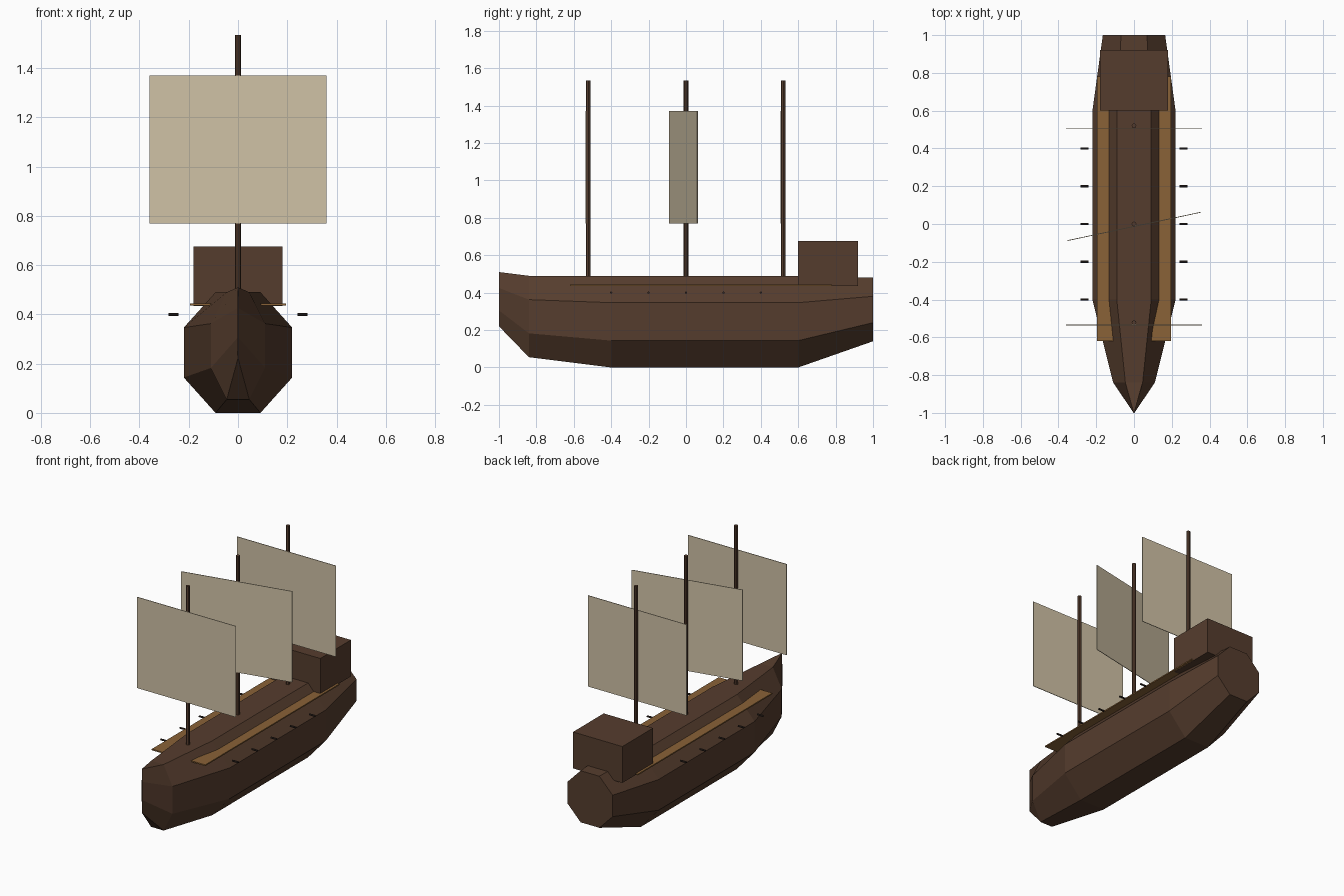
import bpy, bmesh, math
from mathutils import Matrix

cube = bpy.data.objects.get("Cube")
if cube:
    bpy.data.objects.remove(cube, do_unlink=True)


def material(name, rgb):
    m = bpy.data.materials.new(name)
    m.use_nodes = True
    lin = [(c / 255) ** 2.2 for c in rgb] + [1]
    m.diffuse_color = lin
    m.node_tree.nodes["Principled BSDF"].inputs["Base Color"].default_value = lin
    return m


wood = material("dark wood", (86, 63, 49))
plank = material("light plank", (136, 98, 58))
canvas = material("canvas", (207, 193, 165))
iron = material("dark iron", (52, 42, 37))


def add_object(name, bm, mat):
    bmesh.ops.recalc_face_normals(bm, faces=bm.faces)
    me = bpy.data.meshes.new(name)
    bm.to_mesh(me)
    bm.free()
    me.materials.append(mat)
    ob = bpy.data.objects.new(name, me)
    bpy.context.collection.objects.link(ob)
    return ob


def box(name, center, size, mat, turn=0):
    bm = bmesh.new()
    bmesh.ops.create_cube(bm, size=1, matrix=Matrix.Diagonal((*size, 1)))
    ob = add_object(name, bm, mat)
    ob.location = center
    ob.rotation_euler.z = turn
    return ob


def rod(name, center, radius, length, sides, mat, tilt=0):
    bm = bmesh.new()
    bmesh.ops.create_cone(bm, cap_ends=True, segments=sides, radius1=radius,
                          radius2=radius, depth=length)
    ob = add_object(name, bm, mat)
    ob.location = center
    ob.rotation_euler.y = tilt
    return ob


# Hull: octagonal sections lofted from bow to stern (y, half width, bottom, top)
stations = [(-1, 0.002, 0.22, 0.51), (-0.84, 0.11, 0.055, 0.49), (-0.4, 0.22, 0, 0.49),
            (0.6, 0.22, 0, 0.49), (1, 0.165, 0.14, 0.48)]
bm = bmesh.new()
rings = []
for y, half, low, high in stations:
    ring = []
    for i in range(8):
        a = math.radians(22.5 + 45 * i)
        k = math.cos(math.radians(22.5))
        ring.append(bm.verts.new((half * math.cos(a) / k, y,
                                  (low + high) / 2 + (high - low) / 2 * math.sin(a) / k)))
    rings.append(ring)
for a, b in zip(rings, rings[1:]):
    for i in range(8):
        j = (i + 1) % 8
        bm.faces.new((a[i], a[j], b[j], b[i]))
bm.faces.new(rings[0])
bm.faces.new(rings[-1])
add_object("hull", bm, wood)

# Side deck planking and stern cabin
box("deck", (0, 0.08, 0.44), (0.39, 1.4, 0.008), plank)
box("cabin", (0, 0.76, 0.555), (0.36, 0.32, 0.24), wood)

# Masts, each with one square sail; the middle sail is swung round
for label, y, turn in (("front", -0.522, 0), ("middle", 0, 12), ("rear", 0.52, 0)):
    rod(label + "_mast", (0, y, 0.985), 0.0125, 1.1, 8, wood)
    box(label + "_sail", (0, y - 0.013, 1.07), (0.72, 0.004, 0.6), canvas, math.radians(turn))

# Rows of cannons along both sides
for side, s in (("left", 1), ("right", -1)):
    for i in range(5):
        rod(f"{side}_cannon_{i + 1}", (s * 0.262, -0.4 + 0.2 * i, 0.4), 0.006, 0.042, 8,
            iron, math.pi / 2)
